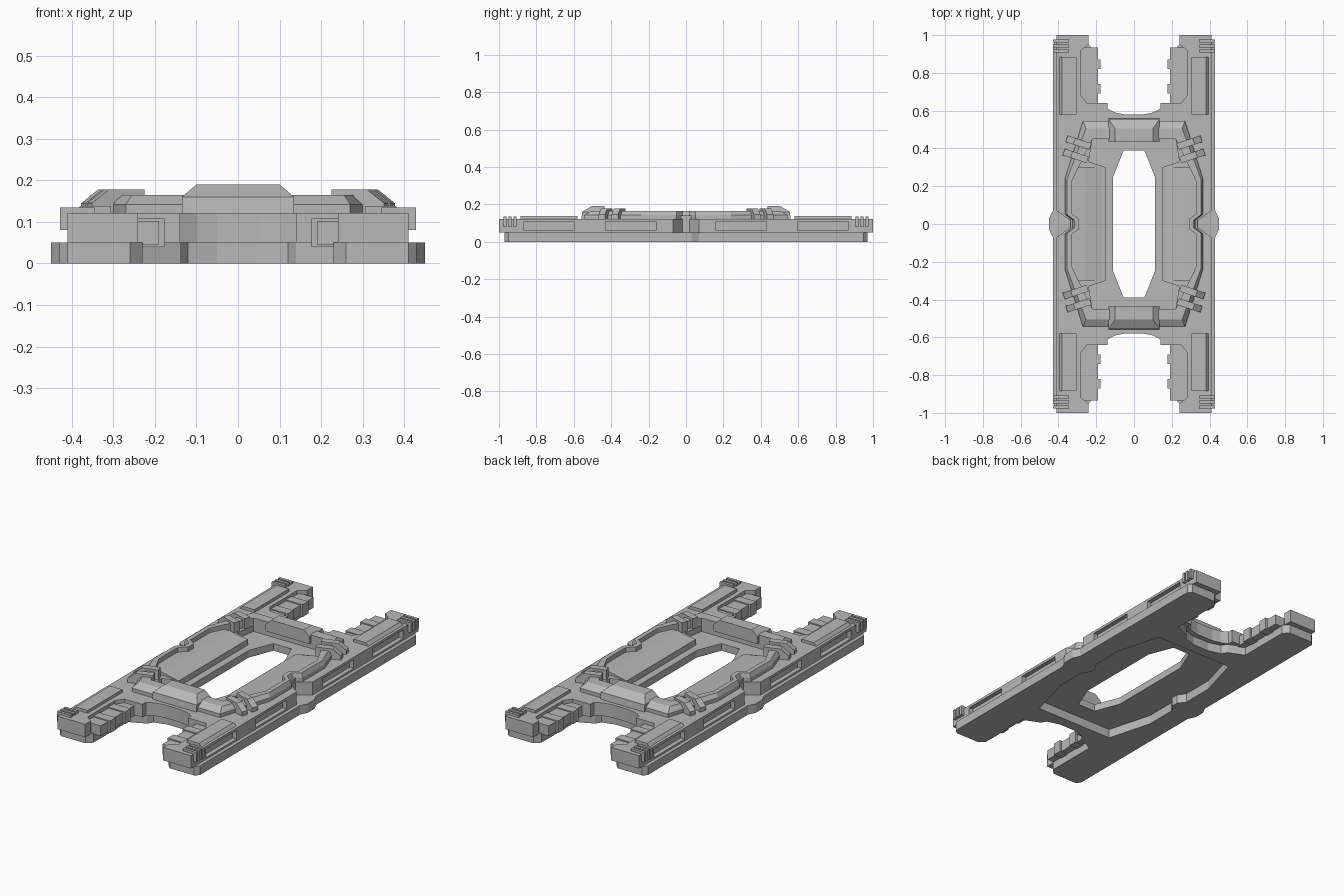
import bpy, bmesh
from math import radians
from mathutils import Matrix, Vector

cube = bpy.data.objects.get("Cube")
if cube:
    bpy.data.objects.remove(cube)

grey = bpy.data.materials.new("plain grey")
grey.use_nodes = True
grey.diffuse_color = (0.48, 0.48, 0.48, 1)
grey.node_tree.nodes["Principled BSDF"].inputs["Base Color"].default_value = grey.diffuse_color


def finish(name, bm, matrix=None):
    bmesh.ops.recalc_face_normals(bm, faces=bm.faces)
    mesh = bpy.data.meshes.new(name)
    bm.to_mesh(mesh)
    bm.free()
    if matrix:
        mesh.transform(matrix)
        if matrix.determinant() < 0:
            mesh.flip_normals()
    mesh.materials.append(grey)
    ob = bpy.data.objects.new(name, mesh)
    bpy.context.collection.objects.link(ob)
    return ob


def sym(quarter):
    """Mirror a quarter outline (from +y round to +x) into a closed loop."""
    half = quarter + [(x, -y) for x, y in reversed(quarter)]
    return half + [(-x, y) for x, y in reversed(half)]


def rect(x0, x1, y0, y1):
    return [(x0, y0), (x1, y0), (x1, y1), (x0, y1)]


def loft(name, *levels, matrix=None, closed=False):
    """Stack equal-length outlines given as (points, z); closed makes a ring."""
    bm = bmesh.new()
    loops = [[bm.verts.new((x, y, z)) for x, y in pts] for pts, z in levels]
    pairs = list(zip(loops, loops[1:]))
    if closed:
        pairs.append((loops[-1], loops[0]))
    else:
        bm.faces.new(loops[0])
        bm.faces.new(loops[-1])
    n = len(loops[0])
    for a, b in pairs:
        for i in range(n):
            j = (i + 1) % n
            bm.faces.new((a[i], a[j], b[j], b[i]))
    return finish(name, bm, matrix)


def box(name, x0, x1, y0, y1, z0, z1, matrix=None):
    return loft(name, (rect(x0, x1, y0, y1), z0), (rect(x0, x1, y0, y1), z1), matrix=matrix)


def cut(ob, cutters):
    """Subtract the cutters, keep the result and drop the cutters."""
    for c in cutters:
        c.hide_render = True
        mod = ob.modifiers.new("cut", 'BOOLEAN')
        mod.operation, mod.solver, mod.object = 'DIFFERENCE', 'EXACT', c
    graph = bpy.context.evaluated_depsgraph_get()
    graph.update()
    mesh = bpy.data.meshes.new_from_object(ob.evaluated_get(graph))
    ob.modifiers.clear()
    ob.data = mesh
    for c in cutters:
        bpy.data.objects.remove(c)


# Quarter outlines
base_outline = sym([(0.05, 0.55), (0.12, 0.57), (0.14, 0.6), (0.23, 0.64), (0.23, 0.94),
                    (0.26, 0.97), (0.41, 0.97), (0.43, 0.95), (0.43, 0.07), (0.45, 0.03)])
deck_outline = sym([(0.05, 0.58), (0.1, 0.59), (0.14, 0.61), (0.14, 0.64), (0.25, 0.64),
                    (0.28, 0.68), (0.28, 0.92), (0.24, 0.95), (0.24, 1), (0.41, 1),
                    (0.41, 0.07), (0.34, 0.02)])
cavity_outline = sym([(0.24, 0.49), (0.31, 0.24), (0.31, 0.06), (0.28, 0.02)])
well_outline = sym([(0.22, 0.45), (0.24, 0.33), (0.15, 0.3)])
hole_outline = sym([(0.055, 0.39), (0.11, 0.25)])

# Lower base with the underside cavity
base = loft("lower_base", (base_outline, 0), (base_outline, 0.05))
cut(base, [loft("cavity_cutter", (cavity_outline, -0.1), (cavity_outline, 0.1))])

# Deck with sunken floor, central opening and side slots
deck = loft("deck", (deck_outline, 0.05), (deck_outline, 0.122))
cutters = [loft("well_cutter", (well_outline, 0.09), (well_outline, 0.3)),
           loft("hole_cutter", (hole_outline, -0.1), (hole_outline, 0.3))]
for sx in (1, -1):
    for sy in (1, -1):
        flip = Matrix.Diagonal((sx, sy, 1, 1))
        for y0, y1 in ((0.16, 0.43), (0.6, 0.865)):
            cutters.append(box("slot_cutter", 0.385, 0.5, y0, y1, 0.06, 0.108, flip))
cut(deck, cutters)

# Raised rim around the well
rim_out = [(0.27, 0.545), (0.365, 0.24), (0.365, 0.05), (0.325, 0.02)]
rim_top = [(0.255, 0.505), (0.355, 0.235), (0.355, 0.05), (0.315, 0.02)]
rim_in = [(0.22, 0.45), (0.33, 0.225), (0.33, 0.055), (0.29, 0.025)]
loft("raised_rim", (sym(rim_out), 0.12), (sym(rim_out), 0.142), (sym(rim_top), 0.165),
     (sym(rim_in), 0.165), (sym(rim_in), 0.12), closed=True)

to_y = Matrix(((1, 0, 0, 0), (0, 0, 1, 0), (0, 1, 0, 0), (0, 0, 0, 1)))  # extrude along y
ledge = [(0.15, 0.118), (0.26, 0.14), (0.335, 0.14), (0.335, 0.118)]
strap = [(-0.065, 0.12), (-0.065, 0.178), (0.025, 0.178), (0.068, 0.145), (0.068, 0.12)]
pad = [(0.305, 0.12), (0.305, 0.138), (0.38, 0.138), (0.396, 0.12)]

for sx, side in ((1, "left"), (-1, "right")):
    # Sloping ledge beside the opening
    flip = Matrix.Diagonal((sx, 1, 1, 1))
    loft(side + "_ledge", (ledge, -0.3), (ledge, 0.3), matrix=flip @ to_y)

    for sy, end in ((-1, "front"), (1, "back")):
        flip = Matrix.Diagonal((sx, sy, 1, 1))
        tag = end + "_" + side
        # Pad on top of each arm
        loft(tag + "_pad", (pad, 0.58), (pad, 0.885), matrix=flip @ to_y)
        # Straps across the rim corners
        for x, y in ((0.292, 0.43), (0.307, 0.36)):
            place = Matrix.Translation(Vector((x, y, 0))) @ Matrix.Rotation(radians(18), 4, 'Z')
            loft(tag + "_strap", (strap, -0.018), (strap, 0.018), matrix=flip @ place @ to_y)
        # Clips wrapped over the arm tip
        for y in (0.915, 0.942, 0.969):
            box(tag + "_clip", 0.345, 0.428, y - 0.008, y + 0.008, 0.08, 0.135, flip)
        # Stepped tread inside each arm
        tread = [(0.19, 0.62), (0.285, 0.62), (0.285, 0.935), (0.19, 0.935)]
        loft(tag + "_tread", (tread, 0.045), (tread, 0.102), matrix=flip)
        for y in (0.715, 0.845):
            box(tag + "_tread_band", 0.177, 0.29, y - 0.025, y + 0.025, 0.04, 0.108, flip)

# Handle blocks at both ends of the rim
for sy, end in ((-1, "front"), (1, "back")):
    flip = Matrix.Diagonal((1, sy, 1, 1))
    loft(end + "_handle", (rect(-0.135, 0.135, 0.435, 0.56), 0.12),
         (rect(-0.135, 0.135, 0.435, 0.555), 0.16),
         (rect(-0.1, 0.1, 0.435, 0.505), 0.19), matrix=flip)
